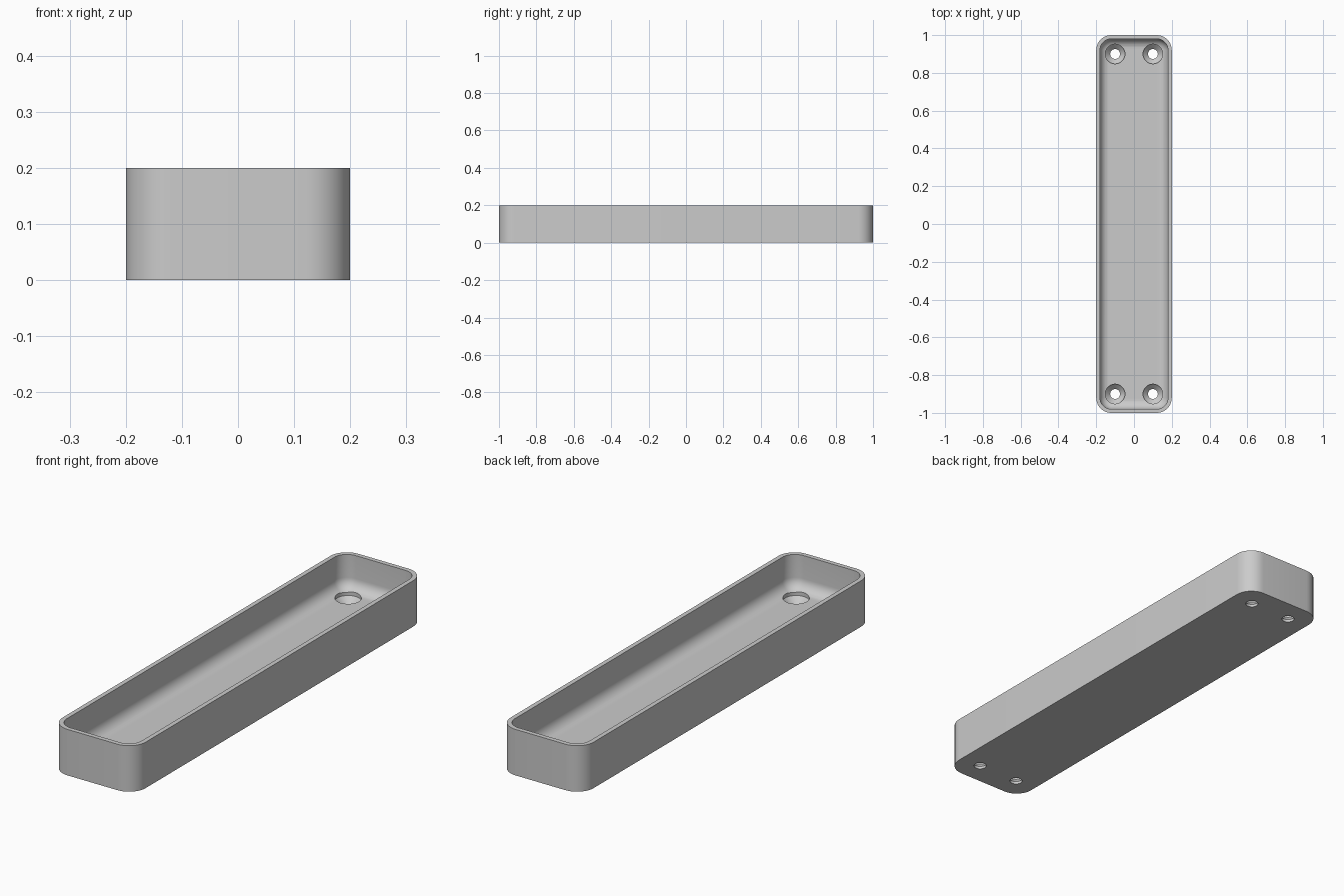
import bpy, bmesh, math

cube = bpy.data.objects.get("Cube")
if cube:
    bpy.data.objects.remove(cube, do_unlink=True)

HALF_X, HALF_Y, HEIGHT = 0.2, 1.0, 0.2
WALL, FLOOR, CORNER, FILLET = 0.02, 0.05, 0.08, 0.05
STEPS = 10

grey = bpy.data.materials.new("plain grey")
grey.use_nodes = True
colour = (0.6, 0.6, 0.6, 1)
grey.diffuse_color = colour
grey.node_tree.nodes["Principled BSDF"].inputs["Base Color"].default_value = colour


def rounded_ring(bm, inset, z):
    """Rounded rectangle of vertices, moved inwards by inset."""
    radius = CORNER - inset
    ring = []
    for corner, (sx, sy) in enumerate([(1, 1), (-1, 1), (-1, -1), (1, -1)]):
        for i in range(STEPS + 1):
            a = (corner + i / STEPS) * math.pi / 2
            ring.append(bm.verts.new((sx * (HALF_X - CORNER) + radius * math.cos(a),
                                      sy * (HALF_Y - CORNER) + radius * math.sin(a), z)))
    return ring


def circle_ring(bm, x, y, radius, z, sides=40):
    return [bm.verts.new((x + radius * math.cos(math.tau * i / sides),
                          y + radius * math.sin(math.tau * i / sides), z))
            for i in range(sides)]


def loft(bm, rings):
    """Join the rings in order and close both ends."""
    for a, b in zip(rings, rings[1:]):
        for i in range(len(a)):
            j = (i + 1) % len(a)
            bm.faces.new((a[i], a[j], b[j], b[i]))
    bm.faces.new(rings[0][::-1])
    bm.faces.new(rings[-1])


def make_object(name, bm):
    bmesh.ops.recalc_face_normals(bm, faces=bm.faces)
    mesh = bpy.data.meshes.new(name)
    bm.to_mesh(mesh)
    bm.free()
    mesh.materials.append(grey)
    obj = bpy.data.objects.new(name, mesh)
    bpy.context.collection.objects.link(obj)
    return obj


# Tray: outer wall, rim, inner wall and filleted floor
bm = bmesh.new()
profile = [(0, 0), (0, HEIGHT), (WALL, HEIGHT)]
for i in range(STEPS + 1):
    a = i / STEPS * math.pi / 2
    profile.append((WALL + FILLET * (1 - math.cos(a)),
                    FLOOR + FILLET * (1 - math.sin(a))))
loft(bm, [rounded_ring(bm, inset, z) for inset, z in profile])
tray = make_object("tray", bm)

# Cutter: four countersunk screw holes
bm = bmesh.new()
for x in (-0.1, 0.1):
    for y in (-0.9, 0.9):
        steps = [(0.026, -0.05), (0.026, 0.012), (0.052, 0.038), (0.052, 0.08)]
        loft(bm, [circle_ring(bm, x, y, r, z) for r, z in steps])
cutter = make_object("screw_hole_cutter", bm)
cutter.hide_render = True

# Cut the holes and bake the result
cut = tray.modifiers.new("screw holes", 'BOOLEAN')
cut.operation = 'DIFFERENCE'
cut.solver = 'EXACT'
cut.object = cutter
bpy.ops.object.select_all(action='DESELECT')
tray.select_set(True)
bpy.context.view_layer.objects.active = tray
bpy.ops.object.modifier_apply(modifier=cut.name)
bpy.data.objects.remove(cutter, do_unlink=True)
bpy.ops.object.shade_smooth_by_angle(angle=math.radians(30))
